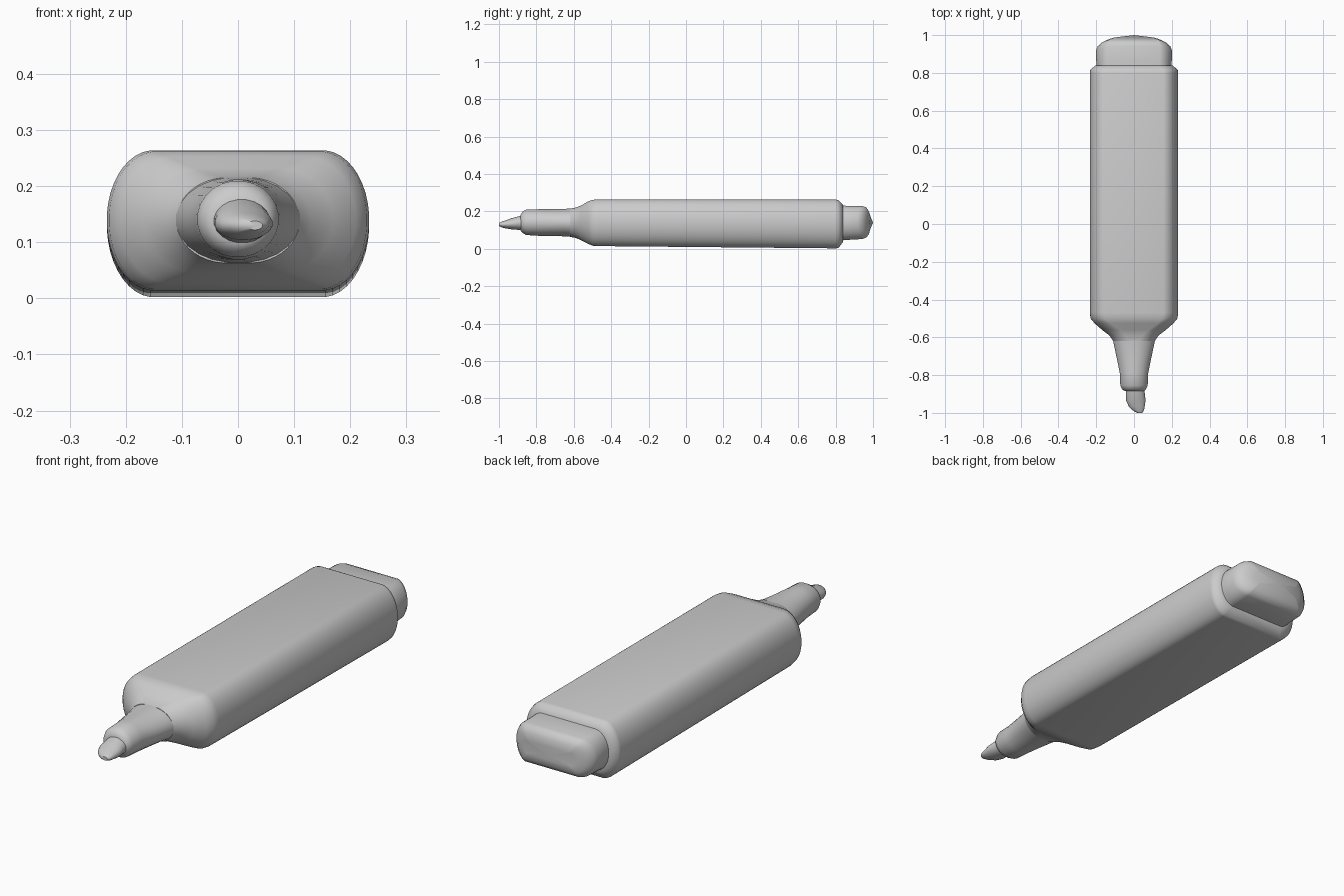
import bpy, bmesh, math

if "Cube" in bpy.data.objects:
    bpy.data.objects.remove(bpy.data.objects["Cube"], do_unlink=True)

GREY = (0.6, 0.6, 0.6, 1)
grey = bpy.data.materials.new("plain grey")
grey.use_nodes = True
grey.diffuse_color = GREY
grey.node_tree.nodes["Principled BSDF"].inputs["Base Color"].default_value = GREY


def loft(name, rings, sides=40, bow=0.0, angle=50):
    """Skin rings of (y, centre x, flat half width, side bulge, bottom z, top z)."""
    bm = bmesh.new()
    loops = []
    for i, (y, cx, flat, bulge, low, high) in enumerate(rings):
        loop = []
        for k in range(sides):
            a = math.tau * (k + 0.5) / sides
            dx = math.copysign(flat, math.cos(a)) + bulge * math.cos(a)
            z = (low + high) / 2 + (high - low) / 2 * math.sin(a)
            bend = bow * dx * dx if i > 1 else 0
            loop.append(bm.verts.new((cx + dx, y - bend, z)))
        loops.append(loop)
    for a, b in zip(loops, loops[1:]):
        for k in range(sides):
            n = (k + 1) % sides
            bm.faces.new((a[k], a[n], b[n], b[k]))
    # Close both ends with a fan around the middle
    for loop, ring in ((loops[0], rings[0]), (loops[-1], rings[-1])):
        tip = bm.verts.new((ring[1], ring[0], (ring[4] + ring[5]) / 2))
        for k in range(sides):
            bm.faces.new((loop[k], loop[(k + 1) % sides], tip))
    bmesh.ops.recalc_face_normals(bm, faces=bm.faces)
    mesh = bpy.data.meshes.new(name)
    bm.to_mesh(mesh)
    bm.free()
    mesh.materials.append(grey)
    obj = bpy.data.objects.new(name, mesh)
    bpy.context.collection.objects.link(obj)
    bpy.ops.object.select_all(action='DESELECT')
    obj.select_set(True)
    bpy.context.view_layer.objects.active = obj
    bpy.ops.object.shade_smooth_by_angle(angle=math.radians(angle))


# Flat barrel with its sloping front shoulder and back lip
loft("barrel", [
    (-0.62, 0, 0.02, 0.09, 0.063, 0.215),
    (-0.59, 0, 0.04, 0.09, 0.058, 0.22),
    (-0.56, 0, 0.07, 0.10, 0.045, 0.232),
    (-0.525, 0, 0.12, 0.09, 0.027, 0.253),
    (-0.50, 0, 0.145, 0.085, 0.016, 0.262),
    (-0.47, 0, 0.15, 0.084, 0.014, 0.264),
    (0.80, 0, 0.15, 0.084, 0.002, 0.264),
    (0.815, 0, 0.15, 0.082, 0.004, 0.26),
    (0.84, 0, 0.135, 0.07, 0.036, 0.236)])

# Narrower plug with a bowed end face
loft("end_plug", [
    (0.82, 0, 0.13, 0.07, 0.043, 0.232),
    (0.86, 0, 0.13, 0.07, 0.047, 0.23),
    (0.965, 0, 0.13, 0.072, 0.052, 0.229),
    (0.985, 0, 0.127, 0.066, 0.06, 0.222),
    (0.996, 0, 0.12, 0.05, 0.078, 0.20),
    (1.0, 0, 0.10, 0.03, 0.11, 0.17)], bow=1.2)

# Tapered round sleeve that grips the nib
loft("nib_sleeve", [
    (-0.60, 0, 0.01, 0.105, 0.062, 0.217),
    (-0.65, 0, 0, 0.105, 0.066, 0.214),
    (-0.72, 0, 0, 0.09, 0.068, 0.212),
    (-0.79, 0, 0, 0.076, 0.069, 0.212),
    (-0.855, 0, 0, 0.073, 0.073, 0.21),
    (-0.875, 0, 0, 0.064, 0.085, 0.198),
    (-0.885, 0.003, 0, 0.05, 0.098, 0.18)], sides=24)

# Slightly offset nib with a slanted tip
loft("nib", [
    (-0.86, 0.005, 0, 0.05, 0.095, 0.182),
    (-0.90, 0.008, 0, 0.05, 0.101, 0.173),
    (-0.935, 0.01, 0, 0.052, 0.104, 0.163),
    (-0.965, 0.014, 0, 0.043, 0.109, 0.152),
    (-0.985, 0.022, 0, 0.032, 0.114, 0.146),
    (-1.0, 0.03, 0, 0.014, 0.122, 0.138)], sides=20)
